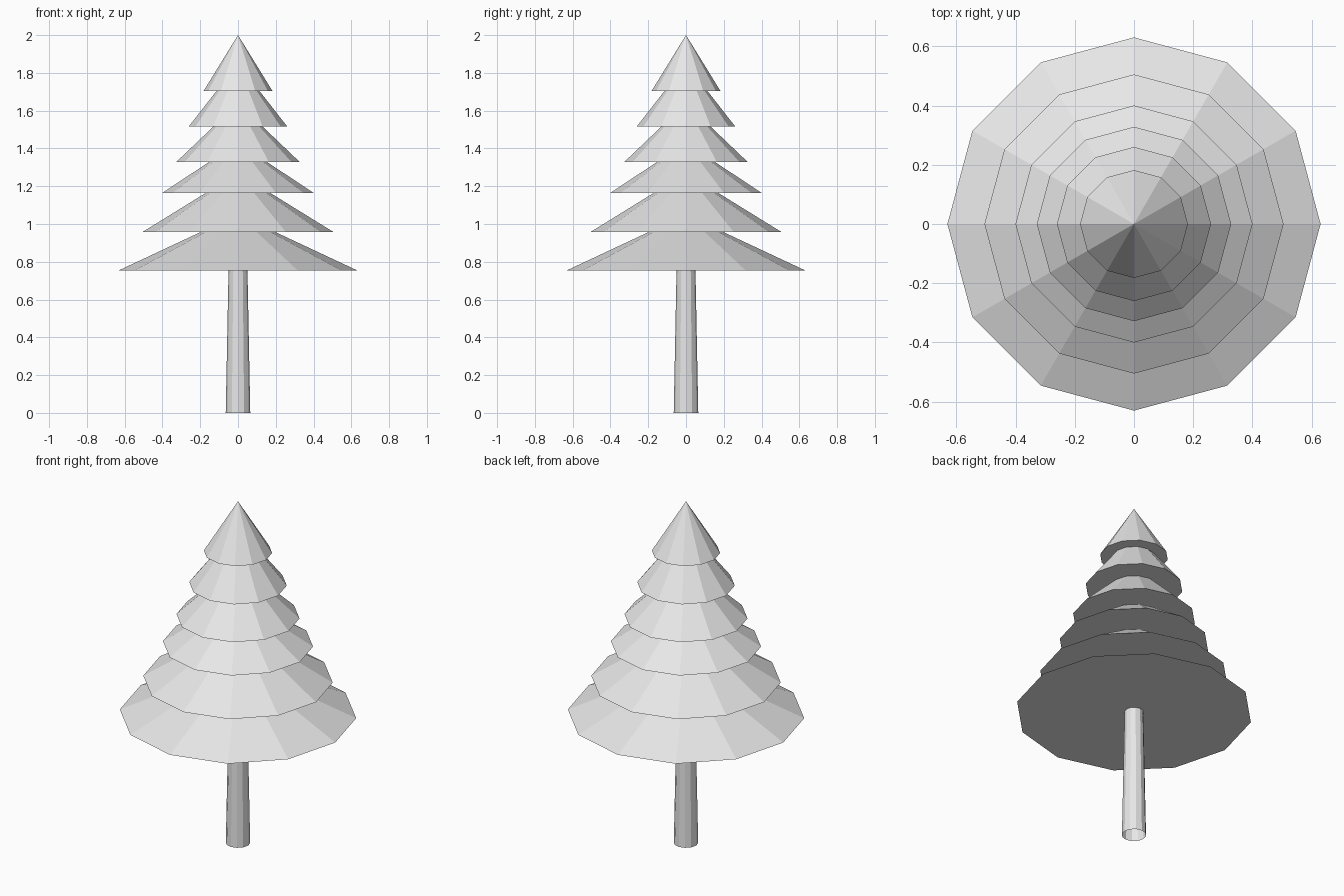
import bpy
import bmesh
from mathutils import Matrix

if "Cube" in bpy.data.objects:
    bpy.data.objects.remove(bpy.data.objects["Cube"])

SIDES = 12

grey = bpy.data.materials.new("light grey")
grey.diffuse_color = (0.8, 0.8, 0.8, 1.0)
grey.use_nodes = True
grey.node_tree.nodes["Principled BSDF"].inputs["Base Color"].default_value = grey.diffuse_color


def cone(name, z0, z1, r0, r1, capped):
    """Flat-faced cone or tapered tube standing between heights z0 and z1."""
    bm = bmesh.new()
    bmesh.ops.create_cone(
        bm, cap_ends=capped, cap_tris=False, segments=SIDES,
        radius1=r0, radius2=r1, depth=z1 - z0,
        matrix=Matrix.Translation((0, 0, (z0 + z1) / 2)))
    bmesh.ops.remove_doubles(bm, verts=bm.verts, dist=1e-5)
    mesh = bpy.data.meshes.new(name)
    bm.to_mesh(mesh)
    bm.free()
    mesh.materials.append(grey)
    obj = bpy.data.objects.new(name, mesh)
    bpy.context.collection.objects.link(obj)
    return obj


# Tapered trunk, open at the bottom
cone("trunk", 0.0, 0.76, 0.065, 0.05, False)

# Overlapping foliage tiers: base height, tip height, base radius
tiers = [
    (0.755, 1.05, 0.63),
    (0.958, 1.27, 0.505),
    (1.165, 1.43, 0.40),
    (1.327, 1.64, 0.328),
    (1.517, 1.85, 0.26),
    (1.705, 2.00, 0.182),
]
for i, (base, tip, radius) in enumerate(tiers, 1):
    cone(f"foliage_tier_{i}", base, tip, radius, 0.0, True)
